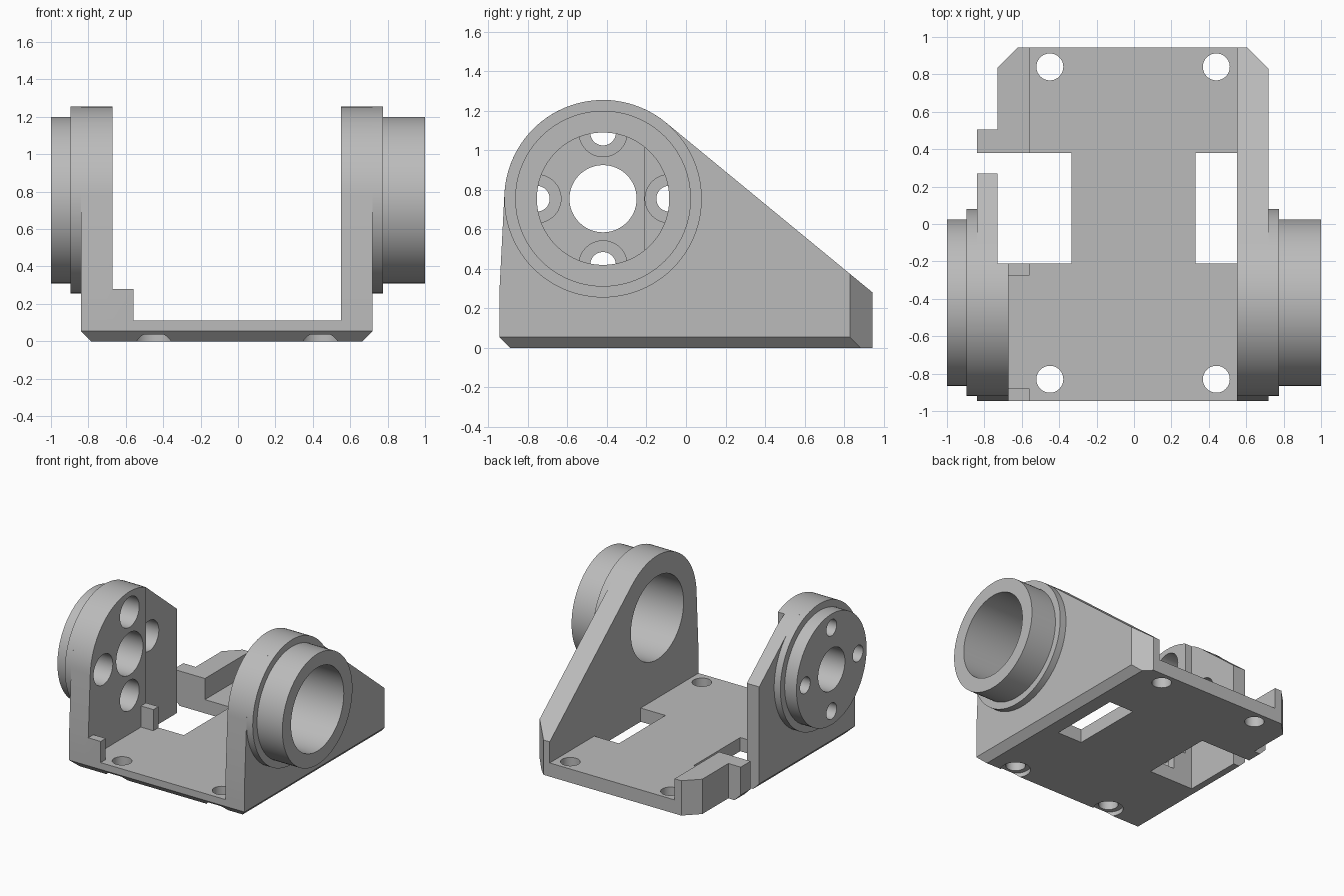
import bpy, bmesh
from math import sin, cos, pi, atan2, acos, hypot, radians
from mathutils import Vector

if "Cube" in bpy.data.objects:
    bpy.data.objects.remove(bpy.data.objects["Cube"], do_unlink=True)

grey = bpy.data.materials.new("plain grey")
grey.use_nodes = True
colour = (0.5, 0.5, 0.5, 1)
grey.diffuse_color = colour
grey.node_tree.nodes["Principled BSDF"].inputs["Base Color"].default_value = colour

# Shaft axis and bracket envelope
CY, CZ, R = -0.42, 0.755, 0.5
LEFT, RIGHT, END = -0.84, 0.72, 0.945
PLATE, LIP = 0.11, 0.28
CHAMFER = 0.055


def prism(name, points, axis, lo, hi):
    """Extrude a 2D outline along an axis from lo to hi."""
    place = {"x": lambda u, v, w: (w, u, v),
             "y": lambda u, v, w: (u, w, v),
             "z": lambda u, v, w: (u, v, w)}[axis]
    bm = bmesh.new()
    low = [bm.verts.new(place(u, v, lo)) for u, v in points]
    high = [bm.verts.new(place(u, v, hi)) for u, v in points]
    bm.faces.new(low)
    bm.faces.new(high)
    for i in range(len(points)):
        j = (i + 1) % len(points)
        bm.faces.new((low[i], low[j], high[j], high[i]))
    bmesh.ops.recalc_face_normals(bm, faces=bm.faces)
    mesh = bpy.data.meshes.new(name)
    bm.to_mesh(mesh)
    bm.free()
    mesh.materials.append(grey)
    obj = bpy.data.objects.new(name, mesh)
    bpy.context.collection.objects.link(obj)
    return obj


def box(name, x0, x1, y0, y1, z0, z1):
    return prism(name, [(x0, y0), (x1, y0), (x1, y1), (x0, y1)], "z", z0, z1)


def cylinder(name, axis, u, v, r, lo, hi, n=96):
    ring = [(u + r * cos(2 * pi * i / n), v + r * sin(2 * pi * i / n)) for i in range(n)]
    return prism(name, ring, axis, lo, hi)


def combine(obj, other, operation):
    """Apply a boolean and discard the helper."""
    other.hide_render = True
    mod = obj.modifiers.new("boolean", "BOOLEAN")
    mod.operation, mod.solver, mod.object = operation, "EXACT", other
    bpy.context.view_layer.objects.active = obj
    bpy.ops.object.modifier_apply(modifier=mod.name)
    bpy.data.objects.remove(other, do_unlink=True)


def add(obj, other):
    combine(obj, other, "UNION")


def cut(obj, other):
    combine(obj, other, "DIFFERENCE")


def wall_outline():
    """Side profile: upright front, round head, sloping back."""
    def tangent(y, z, side):
        dy, dz = y - CY, z - CZ
        return atan2(dz, dy) + side * acos(R / hypot(dy, dz))
    start = tangent(END, LIP, 1)
    stop = tangent(-END, LIP, -1) % (2 * pi)
    n = 36
    arc = [(CY + R * cos(start + (stop - start) * i / n),
            CZ + R * sin(start + (stop - start) * i / n)) for i in range(n + 1)]
    return [(-END, 0), (END, 0), (END, LIP)] + arc + [(-END, LIP)]


# Base plate with the open notch on the right-hand side
rear_left = [(-0.62, END), (-0.73, 0.835), (-0.73, 0.505), (LEFT, 0.505), (LEFT, 0.38)]
body = prism("bracket_body", [(LEFT, -END), (RIGHT, -END), (RIGHT, END)] + rear_left
             + [(-0.335, 0.38), (-0.335, -0.21), (LEFT, -0.21)], "z", 0, PLATE)

# Side walls; the shorter one is thinned behind its thick front part
add(body, prism("left_wall", wall_outline(), "x", 0.55, RIGHT))
short_wall = prism("right_wall", wall_outline(), "x", LEFT, -0.67)
cut(short_wall, box("wall_end", -1, -0.5, 0.27, 1, -0.1, 2))
cut(short_wall, box("wall_relief", -0.73, -0.5, -0.21, 1, -0.1, 2))
add(body, short_wall)

# Raised rear rail and the two small locating tabs
add(body, prism("rear_rail", [(-0.56, 0.38), (-0.56, END)] + rear_left, "z", 0, LIP))
for y0, y1 in ((-END, -0.88), (-0.275, -0.21)):
    add(body, box("tab", -0.7, -0.56, y0, y1, 0.05, LIP))

# Window beside the tall wall, and bevelled rear corner
cut(body, box("window", 0.33, 0.55, -0.21, 0.38, -0.1, 0.2))
cut(body, prism("corner", [(0.595, 0.955), (0.73, 0.82), (0.73, 0.955)], "z", -0.1, 1))

# Chamfers under the front and both sides
def chamfer(axis, edge, s):
    e = 0.01
    tri = [(edge - s * (CHAMFER + e), -e), (edge + s * e, CHAMFER + e), (edge + s * e, -e)]
    if axis == "y":
        cut(body, prism("chamfer", tri, "y", -1.1, 1.1))
    else:
        cut(body, prism("chamfer", tri, "x", -1.1, 1.1))

chamfer("y", RIGHT, 1)
chamfer("y", LEFT, -1)
chamfer("x", -END, -1)

# Mounting holes, counterbored below at the front
for x in (-0.45, 0.44):
    for y in (-0.83, 0.84):
        cut(body, cylinder("hole", "z", x, y, 0.072, -0.1, 0.2, 48))
    cut(body, cylinder("counterbore", "z", x, -0.83, 0.11, -0.1, 0.035, 48))

# Bearing hub on the tall wall
left_hub = cylinder("left_hub", "x", CY, CZ, R, RIGHT, 0.775)
add(left_hub, cylinder("ring", "x", CY, CZ, 0.445, 0.74, 1.0))
for part in (body, left_hub):
    cut(part, cylinder("bore", "x", CY, CZ, 0.335, 0.4, 1.1))

# Flange hub on the short wall, with centre hole and four stepped screw holes
right_hub = cylinder("right_hub", "x", CY, CZ, R, -0.895, LEFT)
add(right_hub, cylinder("disc", "x", CY, CZ, 0.445, -1.0, -0.86))
for part in (body, right_hub):
    cut(part, cylinder("centre", "x", CY, CZ, 0.17, -1.1, -0.5))
    for k in range(4):
        y, z = CY + 0.335 * cos(k * pi / 2), CZ + 0.335 * sin(k * pi / 2)
        cut(part, cylinder("screw", "x", y, z, 0.065, -1.1, -0.5, 48))
        cut(part, cylinder("screw_head", "x", y, z, 0.122, -0.88, -0.5, 48))

# Smooth round surfaces, keep machined edges crisp
for obj in (body, left_hub, right_hub):
    bpy.ops.object.select_all(action="DESELECT")
    obj.select_set(True)
    bpy.context.view_layer.objects.active = obj
    bpy.ops.object.shade_smooth_by_angle(angle=radians(25))
